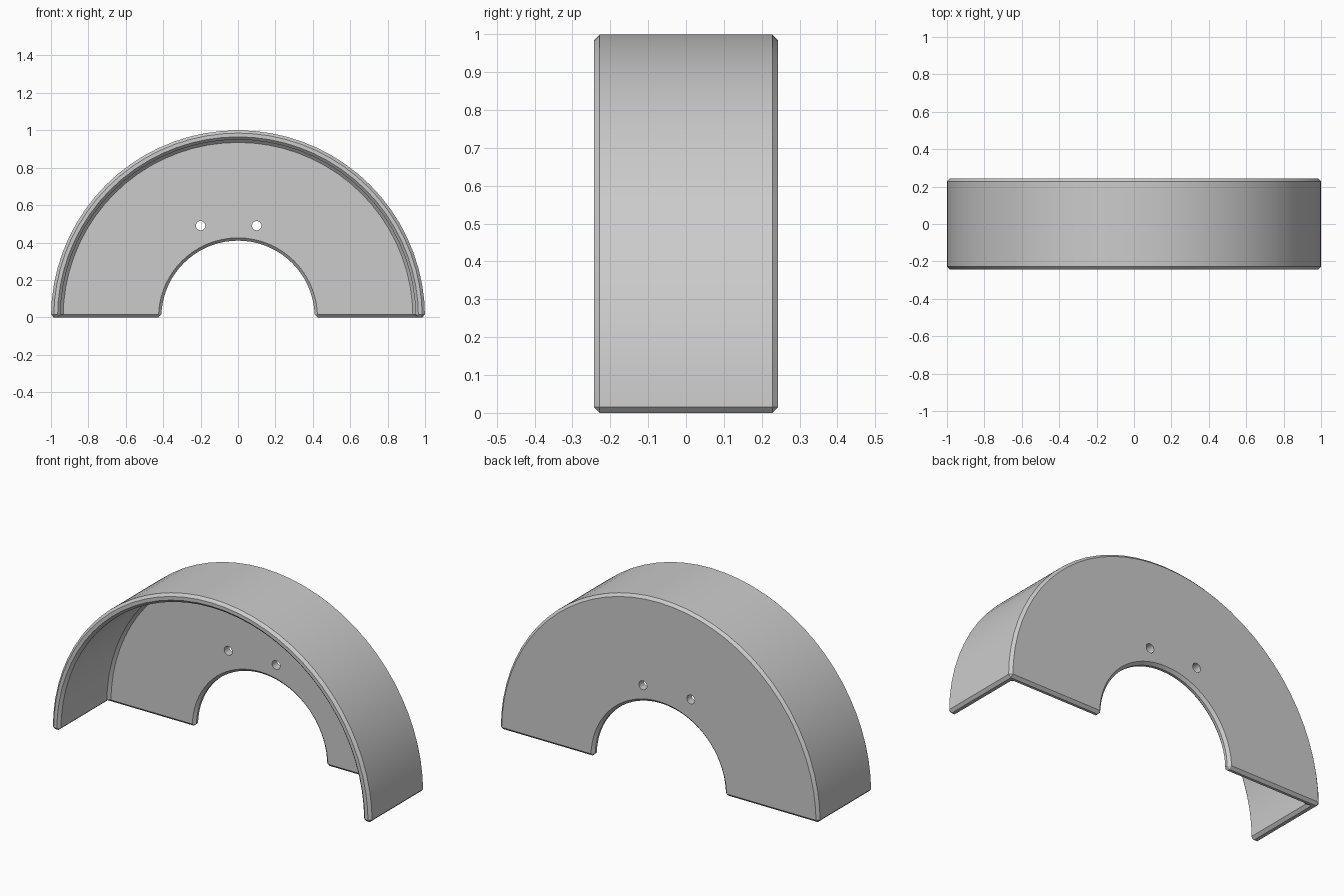
import bpy, bmesh
from math import pi, radians
from mathutils import Matrix

if "Cube" in bpy.data.objects:
    bpy.data.objects.remove(bpy.data.objects["Cube"])

OUTER, WALL, HUB = 1.0, 0.05, 0.41    # radii and wall thickness
HALF, PLATE = 0.243, 0.045            # half depth and plate thickness
SEGMENTS = 36

grey = bpy.data.materials.new("satin grey")
grey.use_nodes = True
colour = (0.6, 0.6, 0.6, 1)
grey.diffuse_color = colour
grey.node_tree.nodes["Principled BSDF"].inputs["Base Color"].default_value = colour


def make_object(name, bm):
    bmesh.ops.recalc_face_normals(bm, faces=bm.faces)
    mesh = bpy.data.meshes.new(name)
    bm.to_mesh(mesh)
    bm.free()
    mesh.materials.append(grey)
    obj = bpy.data.objects.new(name, mesh)
    bpy.context.collection.objects.link(obj)
    return obj


# Half-round guard: L-shaped section swept through half a turn
bm = bmesh.new()
section = [(OUTER, -HALF), (OUTER, HALF), (HUB, HALF), (HUB, HALF - PLATE),
           (OUTER - WALL, HALF - PLATE), (OUTER - WALL, -HALF)]
start = bm.faces.new([bm.verts.new((r, y, 0)) for r, y in section])
swept = bmesh.ops.spin(bm, geom=[start] + start.edges[:] + start.verts[:],
                       cent=(0, 0, 0), axis=(0, -1, 0), angle=pi,
                       steps=SEGMENTS, use_duplicate=False)
# Restore the starting end cap if the sweep consumed it
rim = [e for e in bm.edges if e.is_boundary]
if rim:
    bmesh.ops.holes_fill(bm, edges=rim, sides=0)
guard = make_object("wheel_guard", bm)

# Chamfer all sharp edges, including the inside corner
bevel = guard.modifiers.new("chamfer", "BEVEL")
bevel.width = 0.015
bevel.segments = 1
bevel.limit_method = 'ANGLE'
bevel.angle_limit = radians(50)
bevel.use_clamp_overlap = False

# Two mounting holes through the plate
for x in (-0.2, 0.1):
    bm = bmesh.new()
    bmesh.ops.create_cone(bm, cap_ends=True, segments=24, radius1=0.025, radius2=0.025,
                          depth=0.3,
                          matrix=Matrix.Translation((x, HALF, 0.49)) @ Matrix.Rotation(pi / 2, 4, 'X'))
    cutter = make_object("hole_cutter", bm)
    cutter.hide_render = True
    cutter.hide_set(True)
    cut = guard.modifiers.new("mounting_hole", "BOOLEAN")
    cut.object = cutter
    cut.operation = 'DIFFERENCE'
    cut.solver = 'EXACT'

# Smooth the curved walls and keep the chamfers crisp
bpy.ops.object.select_all(action='DESELECT')
guard.select_set(True)
bpy.context.view_layer.objects.active = guard
for mod in [m.name for m in guard.modifiers]:
    bpy.ops.object.modifier_apply(modifier=mod)
bpy.ops.object.shade_smooth_by_angle(angle=radians(30))
for obj in [o for o in bpy.data.objects if o.name.startswith("hole_cutter")]:
    bpy.data.objects.remove(obj)
